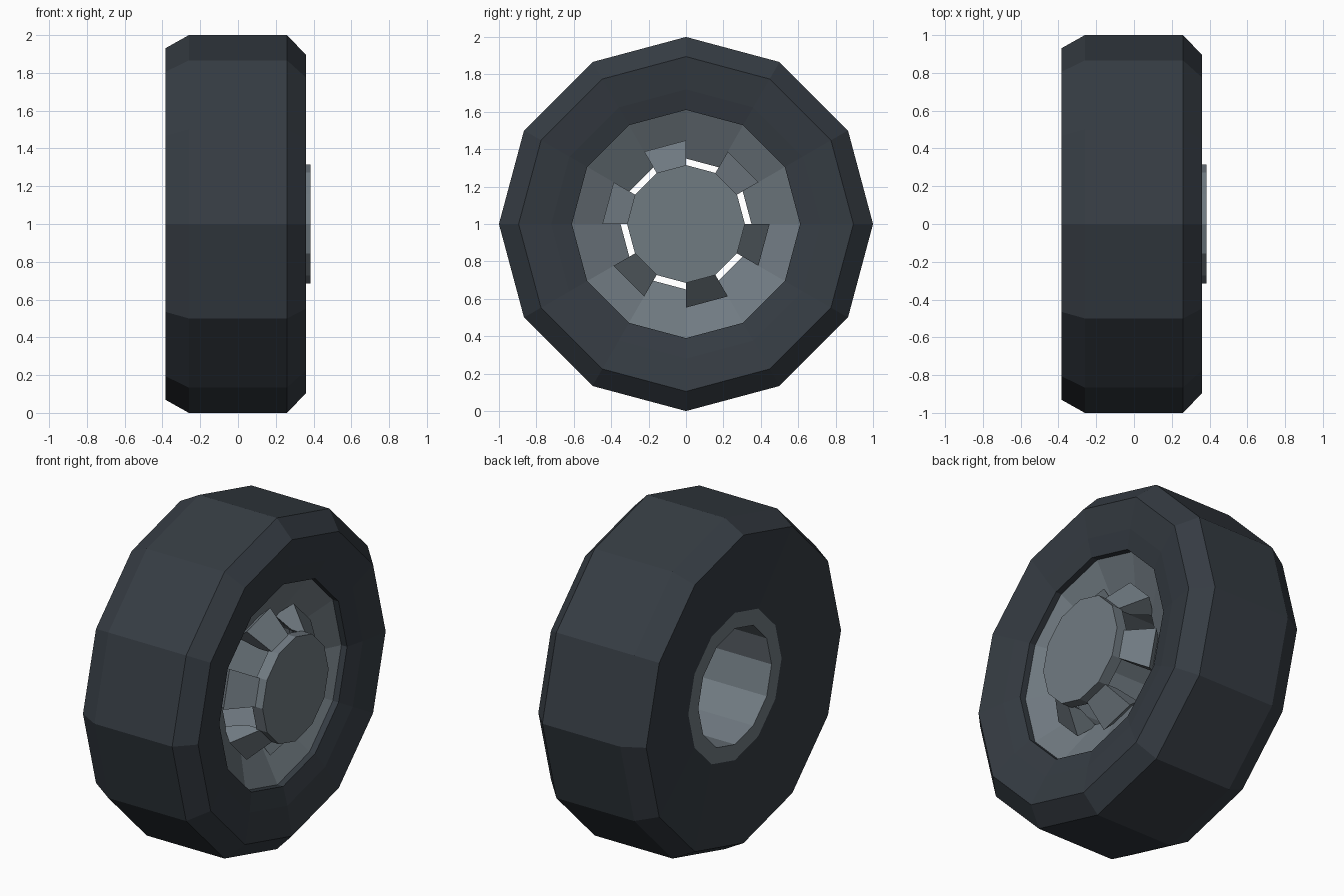
import bpy, bmesh, math

if "Cube" in bpy.data.objects:
    bpy.data.objects.remove(bpy.data.objects["Cube"])

N = 12          # sides of every ring
CZ = 1.0        # axle height


def material(name, rgb):
    m = bpy.data.materials.new(name)
    m.diffuse_color = (*rgb, 1)
    m.use_nodes = True
    m.node_tree.nodes["Principled BSDF"].inputs["Base Color"].default_value = m.diffuse_color
    return m


RUBBER = material("dark_rubber", (0.036, 0.045, 0.056))
METAL = material("grey_metal", (0.163, 0.196, 0.222))


def point(x, r, i):
    a = 2 * math.pi * i / N      # clockwise from the top, seen from +x
    return (x, r * math.sin(a), CZ + r * math.cos(a))


def finish(bm, name, mat):
    bmesh.ops.recalc_face_normals(bm, faces=bm.faces)
    me = bpy.data.meshes.new(name)
    bm.to_mesh(me)
    bm.free()
    me.materials.append(mat)
    ob = bpy.data.objects.new(name, me)
    bpy.context.collection.objects.link(ob)
    return ob


def lathe(name, profile, mat, closed=True):
    """Spin an (x, radius) profile round the axle; open profiles get end caps."""
    bm = bmesh.new()
    rings = [[bm.verts.new(point(x, r, i)) for i in range(N)] for x, r in profile]
    for k in range(len(rings) if closed else len(rings) - 1):
        a, b = rings[k], rings[(k + 1) % len(rings)]
        for i in range(N):
            j = (i + 1) % N
            bm.faces.new((a[i], a[j], b[j], b[i]))
    if not closed:
        bm.faces.new(rings[0])
        bm.faces.new(rings[-1])
    return finish(bm, name, mat)


# Tyre: slightly dished sidewalls, chamfered tread, lip around the rim
lathe("tyre", [(-0.327, 0.445), (-0.385, 0.93), (-0.26, 1.0), (0.26, 1.0),
               (0.36, 0.895), (0.33, 0.72), (0.302, 0.61), (0.255, 0.61),
               (0.12, 0.445)], RUBBER)

# Rim: conical dish at the front, open tube through to the back
lathe("rim", [(0.265, 0.612), (0.13, 0.35), (-0.327, 0.35), (-0.327, 0.445),
              (0.10, 0.445), (0.22, 0.612)], METAL)

# Hub cap
lathe("hub_cap", [(0.315, 0.315), (0.385, 0.315)], METAL, closed=False)

# Six sloping spokes on every second side, joining hub and dish
bm = bmesh.new()
section = [(0.345, 0.305), (0.215, 0.447), (0.12, 0.355), (0.25, 0.305)]
for s in range(1, N, 2):
    a, b = ([bm.verts.new(point(x, r, i)) for x, r in section] for i in (s, s + 1))
    bm.faces.new(a)
    bm.faces.new(b[::-1])
    for k in range(4):
        n = (k + 1) % 4
        bm.faces.new((a[k], b[k], b[n], a[n]))
finish(bm, "spokes", METAL)
